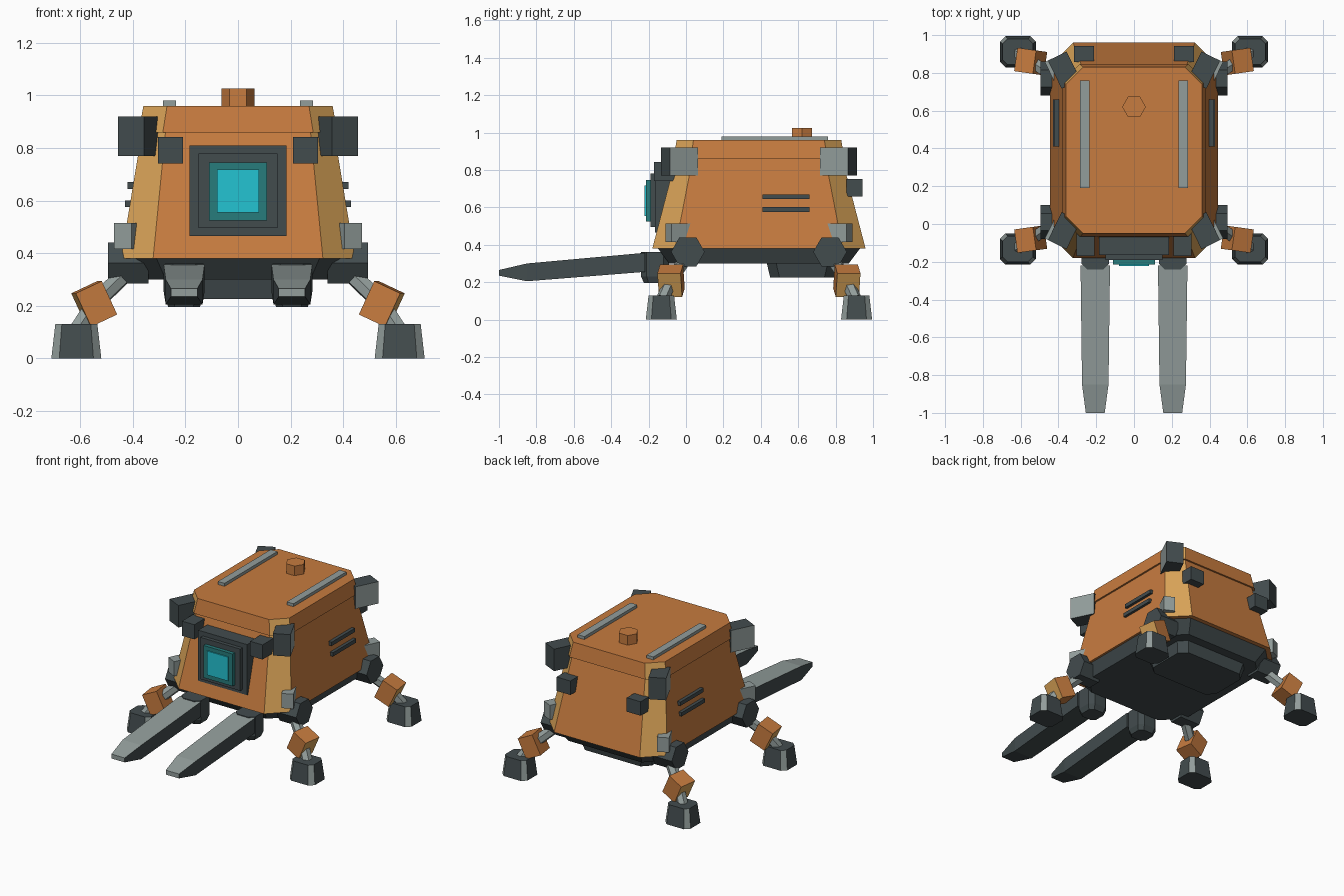
import bpy, bmesh, math
from mathutils import Matrix, Vector

if "Cube" in bpy.data.objects:
    bpy.data.objects.remove(bpy.data.objects["Cube"])

MID = 0.39  # lengthwise centre of the hull, used as mirror plane


def material(name, rgb):
    m = bpy.data.materials.new(name)
    m.use_nodes = True
    m.diffuse_color = (*rgb, 1)
    m.node_tree.nodes["Principled BSDF"].inputs["Base Color"].default_value = (*rgb, 1)
    return m


ORANGE = material("orange paint", (0.57, 0.2, 0.05))
TAN = material("tan trim", (0.72, 0.38, 0.1))
DARK = material("dark grey metal", (0.055, 0.072, 0.076))
LIGHT = material("light grey metal", (0.29, 0.34, 0.33))
TEAL = material("teal rim", (0.02, 0.2, 0.2))
CYAN = material("cyan glass", (0.017, 0.55, 0.65))


def finish(name, bm, mats, rule=None, mirror=""):
    """Turn a bmesh into an object; rule(normal) picks the second material."""
    bmesh.ops.recalc_face_normals(bm, faces=bm.faces)
    bm.normal_update()
    if rule:
        for f in bm.faces:
            f.material_index = int(rule(f.normal))
    bmesh.ops.translate(bm, verts=bm.verts, vec=(0, -MID, 0))
    me = bpy.data.meshes.new(name)
    bm.to_mesh(me)
    bm.free()
    for m in mats:
        me.materials.append(m)
    ob = bpy.data.objects.new(name, me)
    ob.location.y = MID
    bpy.context.collection.objects.link(ob)
    if mirror:
        mod = ob.modifiers.new("Mirror", "MIRROR")
        mod.use_axis = ("x" in mirror, "y" in mirror, False)
        mod.use_mirror_merge = False
    return ob


def skin(bm, loops):
    """Join equal-length vertex loops with quads and cap both ends."""
    rings = [[bm.verts.new(p) for p in loop] for loop in loops]
    n = len(rings[0])
    for a, b in zip(rings, rings[1:]):
        for i in range(n):
            bm.faces.new((a[i], a[(i + 1) % n], b[(i + 1) % n], b[i]))
    bm.faces.new(rings[0])
    bm.faces.new(rings[-1])


def octagon_loft(name, centre, rings, mats, rule=None, mirror=""):
    """Chamfered rectangles (z, half x, half y, chamfer) stacked upward."""
    loops = []
    for z, hx, hy, c in rings:
        pts = [(hx, hy - c), (hx - c, hy), (c - hx, hy), (-hx, hy - c),
               (-hx, c - hy), (c - hx, -hy), (hx - c, -hy), (hx, c - hy)]
        loops.append([(centre[0] + x, centre[1] + y, z) for x, y in pts])
    bm = bmesh.new()
    skin(bm, loops)
    return finish(name, bm, mats, rule, mirror)


def box(name, centre, size, mats, mirror="", rot=None, rule=None):
    bm = bmesh.new()
    turn = rot or Matrix.Identity(4)
    bmesh.ops.create_cube(bm, size=1, matrix=Matrix.Translation(centre) @ turn @ Matrix.Diagonal((*size, 1)))
    return finish(name, bm, mats, rule, mirror)


def rod(name, a, b, radius, mats, sides=6, mirror=""):
    a, b = Vector(a), Vector(b)
    turn = (b - a).to_track_quat("Z", "Y").to_matrix().to_4x4()
    bm = bmesh.new()
    bmesh.ops.create_cone(bm, cap_ends=True, segments=sides, radius1=radius, radius2=radius,
                          depth=(b - a).length, matrix=Matrix.Translation((a + b) / 2) @ turn)
    return finish(name, bm, mats, None, mirror)


def diagonal(n):
    return abs(n.x) > 0.3 and abs(n.y) > 0.3 and abs(n.z) < 0.8


# Hull with overhanging lid
octagon_loft("hull", (0, MID),
             [(0.38, 0.445, 0.57, 0.122), (0.86, 0.366, 0.445, 0.09),
              (0.86, 0.378, 0.457, 0.092), (0.96, 0.36, 0.44, 0.09)],
             [ORANGE, TAN], diagonal)

# Chassis and belly plate
octagon_loft("chassis", (0, MID), [(0.30, 0.395, 0.48, 0.12), (0.38, 0.43, 0.54, 0.12)], [DARK])
octagon_loft("belly_plate", (0, 0.62), [(0.225, 0.26, 0.17, 0.05), (0.31, 0.28, 0.19, 0.05)], [DARK])

# Roof rails and hexagonal cap
box("roof_rail", (0.26, 0.475, 0.965), (0.05, 0.57, 0.03), [LIGHT], "x")
bm = bmesh.new()
bmesh.ops.create_cone(bm, cap_ends=True, segments=6, radius1=0.063, radius2=0.063, depth=0.085,
                      matrix=Matrix.Translation((0, 0.62, 0.983)) @ Matrix.Rotation(math.pi / 2, 4, "Z"))
finish("roof_cap", bm, [ORANGE])

# Side vents
for z, x in ((0.657, 0.40), (0.588, 0.41)):
    box("side_vent", (x, 0.535, z), (0.04, 0.25, 0.026), [DARK], "x")

# Front window: stepped frame, rim and glass
for name, half, low, high, front, mat in (
        ("window_frame", 0.185, 0.465, 0.81, -0.165, DARK),
        ("window_inner_frame", 0.15, 0.495, 0.78, -0.19, DARK),
        ("window_rim", 0.11, 0.525, 0.745, -0.215, TEAL),
        ("window_glass", 0.08, 0.555, 0.718, -0.222, CYAN)):
    box(name, (0, (front - 0.04) / 2, (low + high) / 2), (2 * half, -0.04 - front, high - low), [mat])

# Small lamps on front and back
box("front_lamp", (0.257, -0.11, 0.792), (0.094, 0.12, 0.1), [DARK], "x")
box("back_lamp", (0.265, 0.9, 0.705), (0.105, 0.085, 0.095), [DARK], "x")

# Corner pods and lower brackets on all four corners
swing = Matrix.Rotation(math.radians(26), 4, "Z")
box("corner_pod", (0.37, -0.035, 0.845), (0.11, 0.165, 0.15), [DARK, LIGHT], "xy", swing,
    lambda n: n.x > 0.7)
box("corner_bracket", (0.41, -0.035, 0.465), (0.075, 0.13, 0.1), [LIGHT], "xy", swing)

# Hips: hexagonal blocks pointing sideways
loops = [[(x, 0.01 + 0.09 * math.cos(k * math.pi / 3), 0.362 + 0.09 * math.sin(k * math.pi / 3))
          for k in range(6)] for x in (0.34, 0.495)]
bm = bmesh.new()
skin(bm, loops)
finish("hip", bm, [DARK], None, "xy")

# Legs: rods, knee block and chamfered foot
rod("upper_leg", (0.42, 0.0, 0.33), (0.545, -0.08, 0.21), 0.035, [LIGHT], mirror="xy")
rod("lower_leg", (0.545, -0.08, 0.21), (0.61, -0.125, 0.11), 0.035, [LIGHT], mirror="xy")
tilt = Matrix.Rotation(math.radians(-8), 4, "Z") @ Matrix.Rotation(math.radians(25), 4, "Y")
box("knee_block", (0.547, -0.08, 0.207), (0.11, 0.125, 0.14), [ORANGE, TAN], "xy", tilt,
    lambda n: n.x > 0.7)
octagon_loft("foot", (0.615, -0.132), [(0, 0.095, 0.083, 0.03), (0.13, 0.08, 0.068, 0.025)],
             [DARK, LIGHT], diagonal, "xy")

# Fork mounts and forks
octagon_loft("fork_mount", (0.205, -0.165), [(0.195, 0.06, 0.06, 0.025), (0.23, 0.073, 0.075, 0.03),
                                             (0.36, 0.073, 0.075, 0.03)], [DARK], None, "x")
loops = []
for y, half, low, high in ((-0.22, 0.078, 0.255, 0.357), (-0.85, 0.07, 0.205, 0.3), (-1.0, 0.05, 0.235, 0.265)):
    loops.append([(0.205 - half, y, low), (0.205 + half, y, low),
                  (0.205 + half, y, high), (0.205 - half, y, high)])
bm = bmesh.new()
skin(bm, loops)
finish("fork", bm, [DARK, LIGHT], lambda n: n.z > 0.5 or n.y < -0.8, "x")
